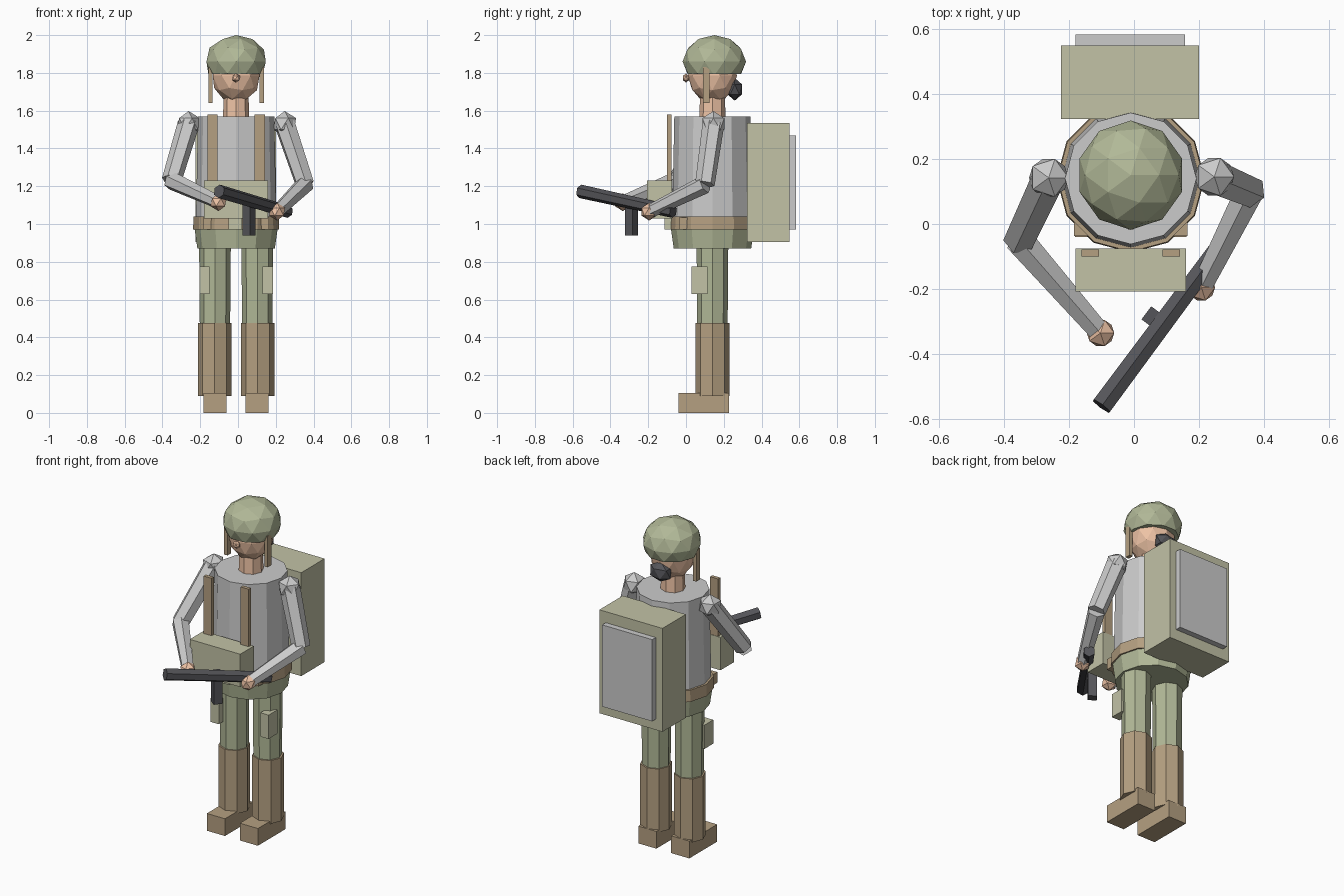
import bpy, bmesh
from math import atan2
from mathutils import Vector, Matrix

if "Cube" in bpy.data.objects:
    bpy.data.objects.remove(bpy.data.objects["Cube"])

CX, CY = -0.01, 0.14          # body axis

def material(name, rgb):
    m = bpy.data.materials.new(name)
    m.diffuse_color = (*rgb, 1)
    m.use_nodes = True
    m.node_tree.nodes["Principled BSDF"].inputs["Base Color"].default_value = m.diffuse_color
    return m

OLIVE = material("olive", (0.44, 0.48, 0.31))
CANVAS = material("canvas", (0.54, 0.54, 0.38))
BROWN = material("brown", (0.46, 0.35, 0.22))
SKIN = material("skin", (0.86, 0.55, 0.38))
DARK = material("dark", (0.09, 0.09, 0.10))

def finish(name, bm, mat):
    me = bpy.data.meshes.new(name)
    bm.to_mesh(me)
    bm.free()
    ob = bpy.data.objects.new(name, me)
    if mat:
        me.materials.append(mat)
    bpy.context.collection.objects.link(ob)
    return ob

def box(name, x, y, z, mat=None, turn=0):
    """Box from (min, max) ranges, optionally turned about its own z axis."""
    bm = bmesh.new()
    size = [r[1] - r[0] for r in (x, y, z)]
    mid = [(r[1] + r[0]) / 2 for r in (x, y, z)]
    bmesh.ops.create_cube(bm, size=1, matrix=Matrix.Translation(mid)
                          @ Matrix.Rotation(turn, 4, 'Z') @ Matrix.Diagonal((*size, 1)))
    return finish(name, bm, mat)

def rod(name, a, b, r1, r2, sides, mat=None):
    """Tapered prism from point a to point b."""
    a, b = Vector(a), Vector(b)
    d = b - a
    rot = d.to_track_quat('Z', 'Y').to_matrix().to_4x4() if d.xy.length > 1e-6 else Matrix()
    bm = bmesh.new()
    bmesh.ops.create_cone(bm, cap_ends=True, segments=sides, radius1=r1, radius2=r2,
                          depth=d.length, matrix=Matrix.Translation((a + b) / 2) @ rot)
    return finish(name, bm, mat)

def ball(name, c, radii, sub, mat=None, cut=None):
    """Faceted ellipsoid, optionally cut flat below z = cut."""
    bm = bmesh.new()
    bmesh.ops.create_icosphere(bm, subdivisions=sub, radius=1,
                               matrix=Matrix.Translation(c) @ Matrix.Diagonal((*radii, 1)))
    if cut is not None:
        r = bmesh.ops.bisect_plane(bm, geom=bm.verts[:] + bm.edges[:] + bm.faces[:],
                                   plane_co=(0, 0, cut), plane_no=(0, 0, 1), clear_inner=True)
        bmesh.ops.holes_fill(bm, edges=[e for e in bm.edges if e.is_boundary])
    return finish(name, bm, mat)

def column(name, z0, z1, r0, r1, sides, mat=None, dx=0):
    return rod(name, (CX + dx, CY, z0), (CX + dx, CY, z1), r0, r1, sides, mat)

# Torso, belt and hips
column("torso", 1.00, 1.57, 0.213, 0.202, 12)
column("belt", 0.97, 1.04, 0.228, 0.225, 12, BROWN)
column("hips", 0.87, 0.99, 0.205, 0.222, 12, OLIVE)
box("buckle", (-0.05, 0.02), (-0.115, -0.06), (0.97, 1.03), CANVAS)

# Head, helmet and hair
column("neck", 1.55, 1.70, 0.07, 0.065, 8, SKIN)
ball("head", (CX, CY, 1.785), (0.13, 0.13, 0.145), 2, SKIN)
ball("nose", (CX, -0.0, 1.773), (0.024, 0.02, 0.024), 1, SKIN)
ball("helmet", (CX, 0.15, 1.86), (0.165, 0.168, 0.14), 2, OLIVE, cut=1.795)
ball("hair_bun", (CX, 0.258, 1.713), (0.075, 0.045, 0.06), 1, DARK)

# Paired parts, mirrored about the body axis
for side, s in (("left", -1), ("right", 1)):
    def span(lo, hi):
        return tuple(sorted((CX + s * lo, CX + s * hi)))
    box(side + "_chin_strap", span(0.124, 0.147), (0.09, 0.125), (1.64, 1.83), BROWN)
    box(side + "_chest_strap", span(0.098, 0.152), (-0.1, -0.078), (1.05, 1.58), BROWN)
    box(side + "_belt_pouch", span(0.11, 0.175), (-0.037, 0.05), (0.97, 1.035), BROWN)
    column(side + "_leg", 0.42, 0.90, 0.08, 0.084, 8, OLIVE, s * 0.112)
    column(side + "_gaiter", 0.09, 0.475, 0.089, 0.089, 8, BROWN, s * 0.114)
    box(side + "_shoe", span(0.05, 0.172), (-0.04, 0.228), (0, 0.105), BROWN)
    box(side + "_thigh_pouch", span(0.14, 0.195), (0.03, 0.115), (0.63, 0.775), CANVAS)

# Arms: shoulder, elbow and hand points for each side
arms = {
    "left": ((-0.262, 0.142, 1.53), (-0.352, -0.05, 1.23), (-0.103, -0.335, 1.115)),
    "right": ((0.247, 0.145, 1.53), (0.355, 0.10, 1.21), (0.207, -0.195, 1.065)),
}
for side, (shoulder, elbow, hand) in arms.items():
    ball(side + "_shoulder", shoulder, (0.068,) * 3, 1)
    rod(side + "_upper_arm", shoulder, elbow, 0.058, 0.052, 6)
    rod(side + "_forearm", elbow, hand, 0.05, 0.036, 6)
    ball(side + "_hand", hand, (0.047,) * 3, 1, SKIN)

# Chest box and backpack
box("chest_box", (-0.18, 0.16), (-0.207, -0.075), (1.03, 1.23), CANVAS)
box("backpack", (-0.225, 0.2), (0.323, 0.548), (0.905, 1.535), CANVAS)
box("backpack_panel", (-0.18, 0.157), (0.54, 0.583), (0.97, 1.468))

# Gun held across the body
muzzle, butt = Vector((-0.10, -0.56, 1.173)), Vector((0.265, -0.068, 1.065))
rod("gun_body", muzzle, butt, 0.036, 0.033, 6, DARK)
aim = butt - muzzle
box("gun_magazine", (0.033, 0.083), (-0.313, -0.263), (0.94, 1.13), DARK, atan2(aim.y, aim.x))
